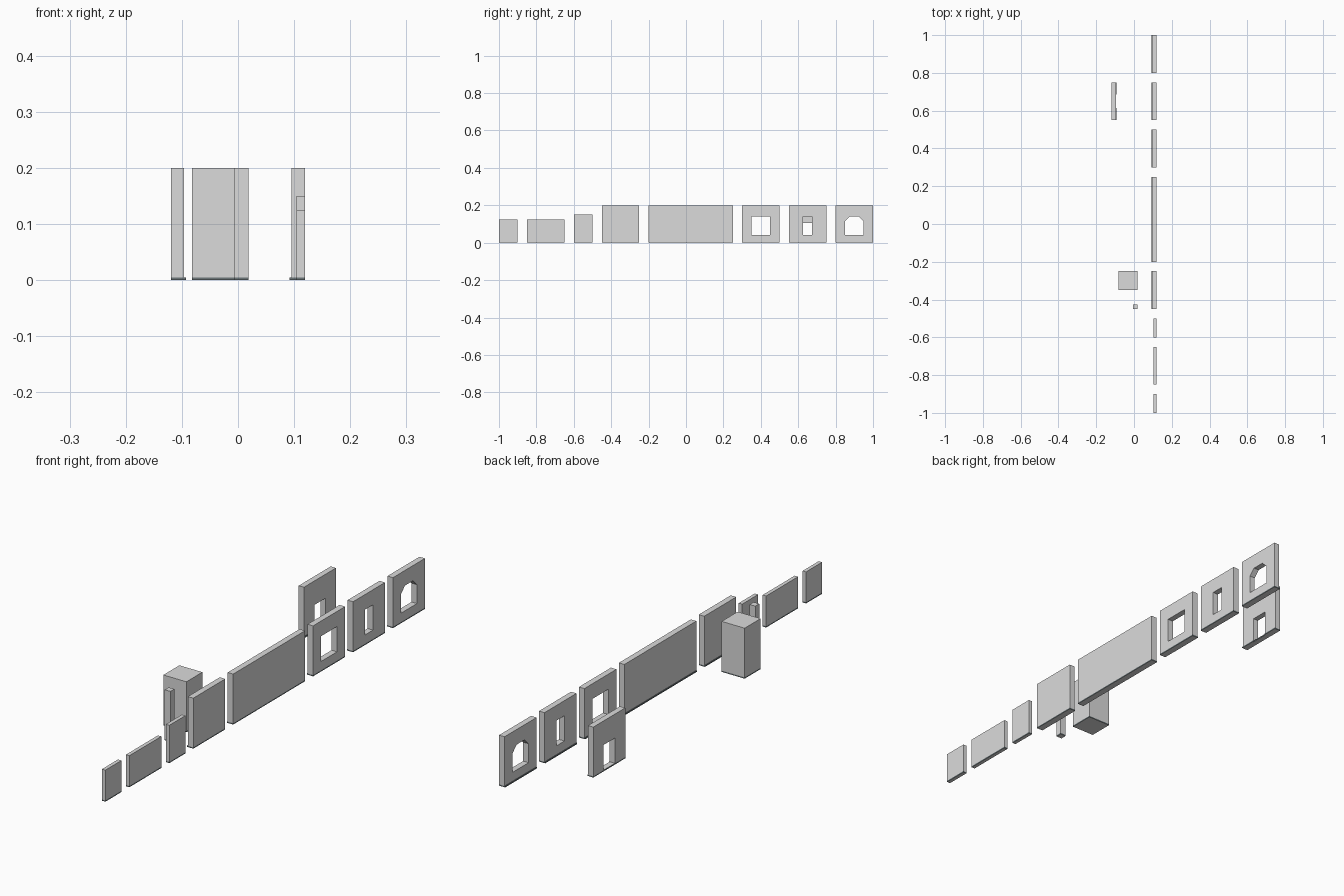
import bpy, bmesh

cube = bpy.data.objects.get("Cube")
if cube:
    bpy.data.objects.remove(cube, do_unlink=True)


def material(name, colour):
    mat = bpy.data.materials.new(name)
    mat.use_nodes = True
    mat.diffuse_color = colour
    mat.node_tree.nodes["Principled BSDF"].inputs["Base Color"].default_value = colour
    return mat


plaster = material("light grey", (0.71, 0.71, 0.71, 1))
slate = material("dark slate", (0.15, 0.18, 0.19, 1))

H = 0.2        # wall height
SKIRT_H = 0.005
SKIRT_D = 0.003


def finish(name, bm):
    """Split off the base band, colour its sides and make the object."""
    bmesh.ops.bisect_plane(bm, geom=bm.verts[:] + bm.edges[:] + bm.faces[:],
                           plane_co=(0, 0, SKIRT_H), plane_no=(0, 0, 1))
    bmesh.ops.recalc_face_normals(bm, faces=bm.faces)
    for f in bm.faces:
        low = f.calc_center_median().z < SKIRT_H + 0.0001
        f.material_index = int(low and f.normal.z > -0.5)
    mesh = bpy.data.meshes.new(name)
    bm.to_mesh(mesh)
    bm.free()
    mesh.materials.append(plaster)
    mesh.materials.append(slate)
    obj = bpy.data.objects.new(name, mesh)
    bpy.context.collection.objects.link(obj)
    return obj


def box(name, x, y, z):
    bm = bmesh.new()
    bmesh.ops.create_cube(bm, size=1)
    for v in bm.verts:
        v.co = [r[0] if c < 0 else r[1] for r, c in zip((x, y, z), v.co)]
    return finish(name, bm)


def prism(name, x, outline):
    """Extrude a y-z outline along x."""
    bm = bmesh.new()
    face = bm.faces.new([bm.verts.new((x[0], y, z)) for y, z in outline])
    ext = bmesh.ops.extrude_face_region(bm, geom=[face])
    for v in ext["geom"]:
        if isinstance(v, bmesh.types.BMVert):
            v.co.x = x[1]
    return finish(name, bm)


def cut(wall, outline):
    """Cut an opening of the given y-z outline through a wall."""
    cutter = prism(wall.name + "_cutter", (-0.3, 0.3), outline)
    cutter.hide_render = True
    mod = wall.modifiers.new("opening", "BOOLEAN")
    mod.object, mod.solver = cutter, "EXACT"
    bpy.context.view_layer.objects.active = wall
    bpy.ops.object.modifier_apply(modifier=mod.name)
    bpy.data.objects.remove(cutter, do_unlink=True)


def rect(y0, y1, z0, z1):
    return [(y0, z0), (y1, z0), (y1, z1), (y0, z1)]


# Full-height walls with a skirting strip on the inner face
WALL_X = (0.095, 0.119)
walls = {}
for name, y in (("short_wall", (-0.45, -0.25)), ("long_wall", (-0.2, 0.25)),
                ("window_wall", (0.3, 0.5)), ("narrow_window_wall", (0.55, 0.75)),
                ("arched_window_wall", (0.8, 1.0))):
    walls[name] = box(name, WALL_X, y, (0, H))
    box(name + "_skirting", (WALL_X[0] - SKIRT_D, WALL_X[0]), y, (0, SKIRT_H))

# Window openings
cut(walls["window_wall"], rect(0.35, 0.45, 0.04, 0.14))
cut(walls["narrow_window_wall"], rect(0.625, 0.675, 0.04, 0.14))
cut(walls["arched_window_wall"],
    [(0.85, 0.04), (0.95, 0.04), (0.95, 0.115), (0.925, 0.14), (0.875, 0.14), (0.85, 0.115)])

# Doorway wall with a low threshold
DOOR_X = (-0.119, -0.096)
DOOR_Y = (0.615, 0.685)
doorway = box("doorway_wall", DOOR_X, (0.55, 0.75), (0, H))
cut(doorway, rect(*DOOR_Y, SKIRT_H, 0.105))
for side, y in (("front", (0.55, DOOR_Y[0])), ("back", (DOOR_Y[1], 0.75))):
    box("doorway_skirting_" + side, (DOOR_X[1], DOOR_X[1] + SKIRT_D), y, (0, SKIRT_H))

# Thin low partitions
for name, y, h in (("low_partition_short", (-1, -0.9), 0.125),
                   ("low_partition_long", (-0.85, -0.65), 0.125),
                   ("mid_partition", (-0.6, -0.5), 0.15)):
    box(name, (0.104, 0.119), y, (0, h))

# Free-standing block and slim post
box("block", (-0.082, 0.019), (-0.35, -0.25), (0, H))
box("post", (-0.006, 0.019), (-0.45, -0.425), (0, H))
